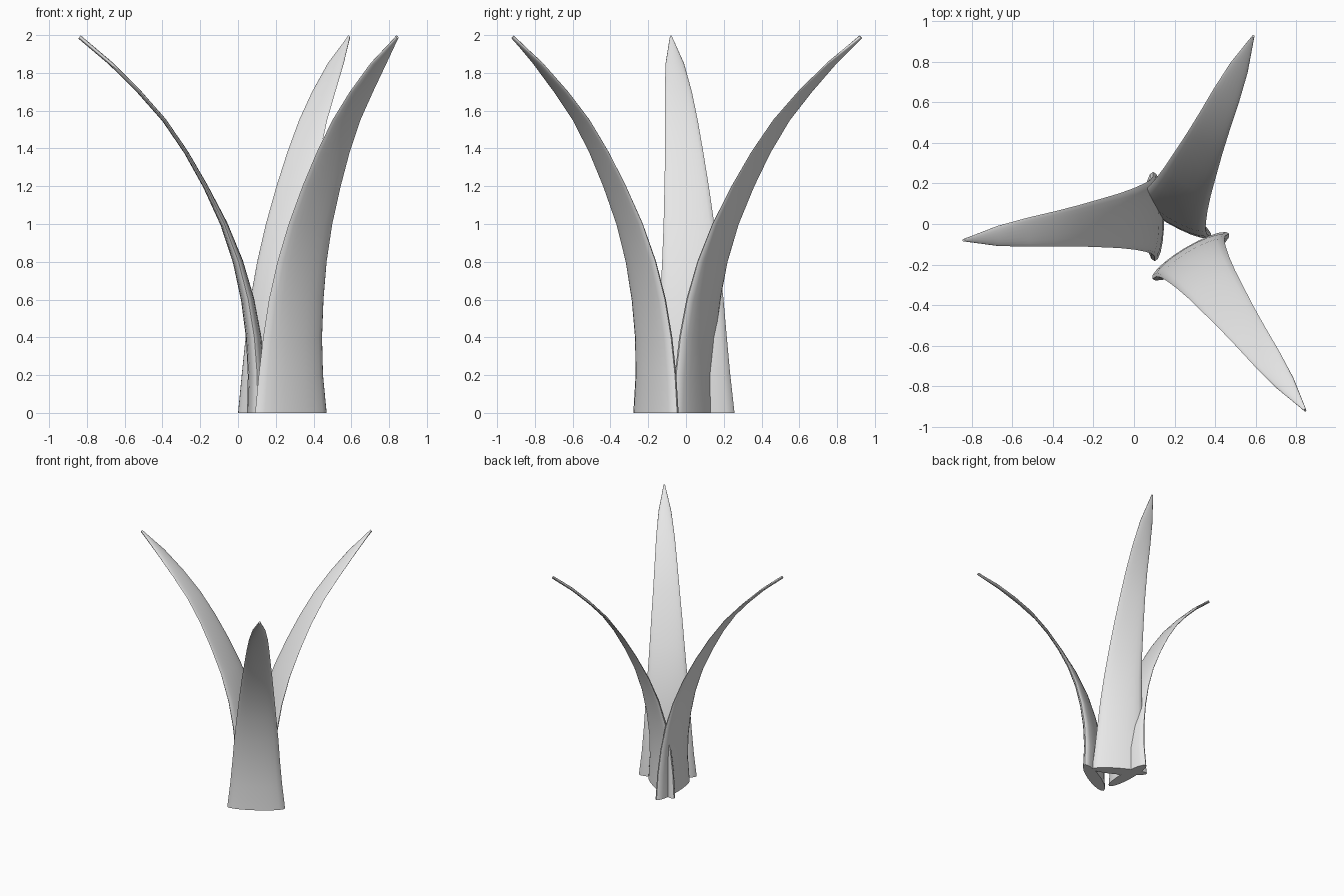
import bpy, bmesh, math
from mathutils import Vector

cube = bpy.data.objects.get("Cube")
if cube:
    bpy.data.objects.remove(cube, do_unlink=True)

# Single pale grey material
mat = bpy.data.materials.new("pale_grey")
mat.use_nodes = True
grey = (0.8, 0.8, 0.8, 1.0)
mat.diffuse_color = grey
mat.node_tree.nodes["Principled BSDF"].inputs["Base Color"].default_value = grey

# Blade stations: outward lean, height, width, thickness
STATIONS = [
    (0.000, 0.00, 0.440, 0.100),
    (0.000, 0.20, 0.395, 0.092),
    (0.015, 0.40, 0.362, 0.082),
    (0.047, 0.60, 0.335, 0.070),
    (0.098, 0.80, 0.302, 0.054),
    (0.172, 1.00, 0.268, 0.038),
    (0.270, 1.20, 0.235, 0.026),
    (0.372, 1.38, 0.202, 0.022),
    (0.488, 1.55, 0.172, 0.021),
    (0.620, 1.70, 0.143, 0.021),
    (0.770, 1.85, 0.098, 0.021),
    (0.935, 1.99, 0.012, 0.021),
]
SIDES = 20
FACING = -6  # each blade faces slightly away from the way it leans


def blade(name, base, angle, reach):
    """Sweep a lens-shaped section along the leaning curve."""
    a = math.radians(angle)
    f = math.radians(angle + FACING)
    out = Vector((math.cos(a), math.sin(a), 0))
    side = Vector((-math.sin(f), math.cos(f), 0))
    origin = Vector((base[0], base[1], 0))
    spine = [origin + out * s * reach + Vector((0, 0, z)) for s, z, w, t in STATIONS]
    bm = bmesh.new()
    rings = []
    for i, (s, z, w, t) in enumerate(STATIONS):
        if i == 0:
            tangent = Vector((0, 0, 1))
        else:
            tangent = spine[min(i + 1, len(spine) - 1)] - spine[i - 1]
        normal = side.cross(tangent).normalized()
        ring = []
        for k in range(SIDES):
            u = 2 * math.pi * k / SIDES
            p = spine[i] + side * math.cos(u) * w / 2 + normal * math.sin(u) * t / 2
            ring.append(bm.verts.new(p))
        rings.append(ring)
    for lo, hi in zip(rings, rings[1:]):
        for k in range(SIDES):
            n = (k + 1) % SIDES
            bm.faces.new((lo[k], lo[n], hi[n], hi[k]))
    bm.faces.new(rings[0][::-1])
    bm.faces.new(rings[-1])
    bmesh.ops.recalc_face_normals(bm, faces=bm.faces)
    mesh = bpy.data.meshes.new(name)
    bm.to_mesh(mesh)
    bm.free()
    mesh.materials.append(mat)
    obj = bpy.data.objects.new(name, mesh)
    bpy.context.collection.objects.link(obj)
    bpy.ops.object.select_all(action='DESELECT')
    obj.select_set(True)
    bpy.context.view_layer.objects.active = obj
    bpy.ops.object.shade_smooth_by_angle(angle=math.radians(50))


# Three blades fanning out from a shared centre
blade("right_blade", (0.098, 0.037), 187.1, 1.01)
blade("back_blade", (0.190, 0.048), 65.6, 1.03)
blade("front_blade", (0.280, -0.159), -53.4, 1.01)
